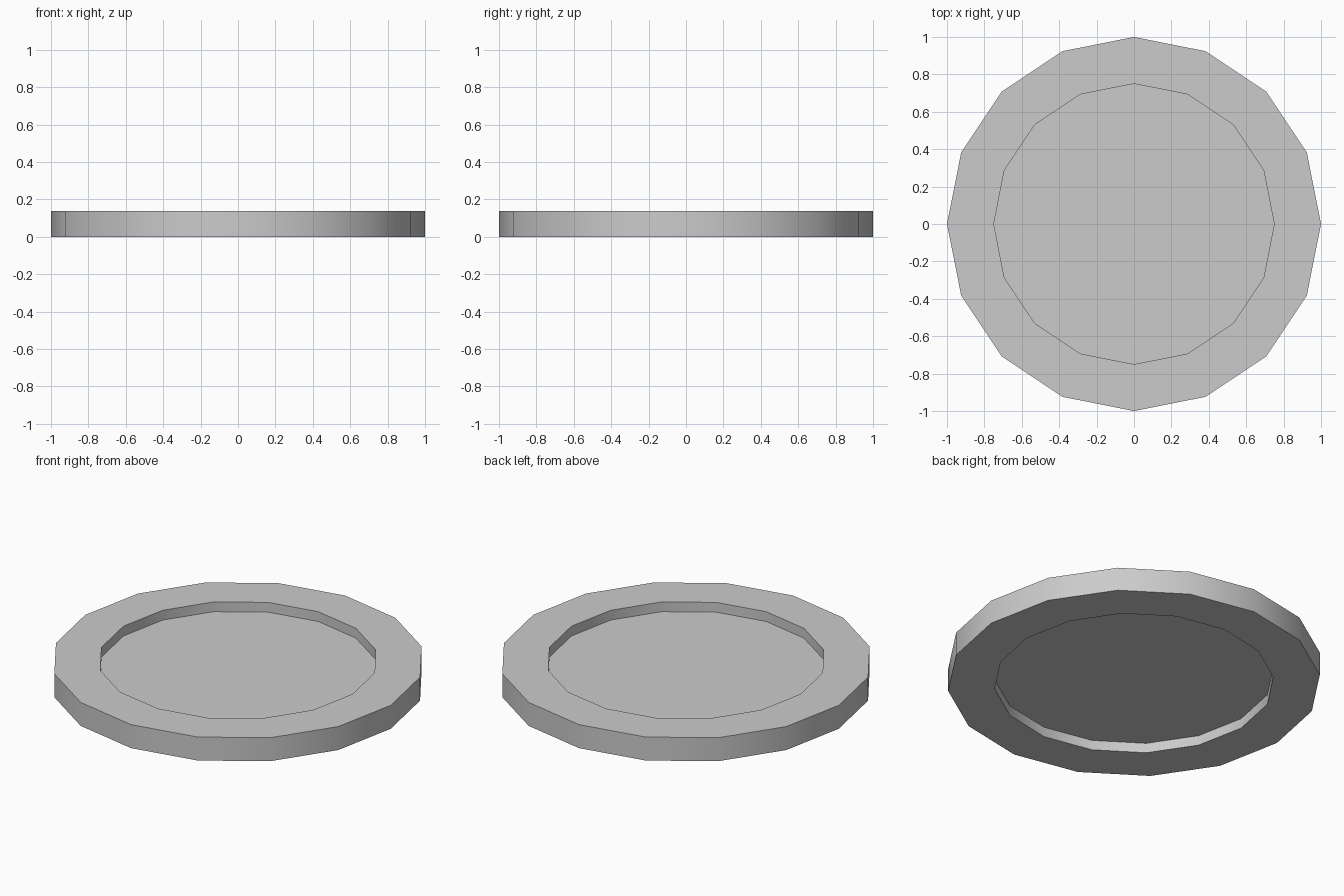
import bpy, bmesh
from math import tau, cos, sin, radians

if "Cube" in bpy.data.objects:
    bpy.data.objects.remove(bpy.data.objects["Cube"])

SIDES = 16

# Half section from the centre out and back: recessed top, rim, recessed underside
profile = [(0.75, 0.081), (0.75, 0.139), (1.0, 0.139),
           (1.0, 0.0), (0.75, 0.0), (0.75, 0.058)]

bm = bmesh.new()
rings = [[bm.verts.new((r * cos(tau * i / SIDES), r * sin(tau * i / SIDES), z))
          for i in range(SIDES)] for r, z in profile]

# Walls and rim faces
for a, b in zip(rings, rings[1:]):
    for i in range(SIDES):
        j = (i + 1) % SIDES
        bm.faces.new((a[i], a[j], b[j], b[i]))

# Thin centre plate, upper and lower face
bm.faces.new(rings[0])
bm.faces.new(rings[-1])
bmesh.ops.recalc_face_normals(bm, faces=bm.faces[:])

mesh = bpy.data.meshes.new("recessed_disc")
bm.to_mesh(mesh)
bm.free()
disc = bpy.data.objects.new("recessed_disc", mesh)
bpy.context.collection.objects.link(disc)

# Smooth round walls, sharp rim edges
bpy.context.view_layer.objects.active = disc
disc.select_set(True)
bpy.ops.object.shade_smooth_by_angle(angle=radians(30))
